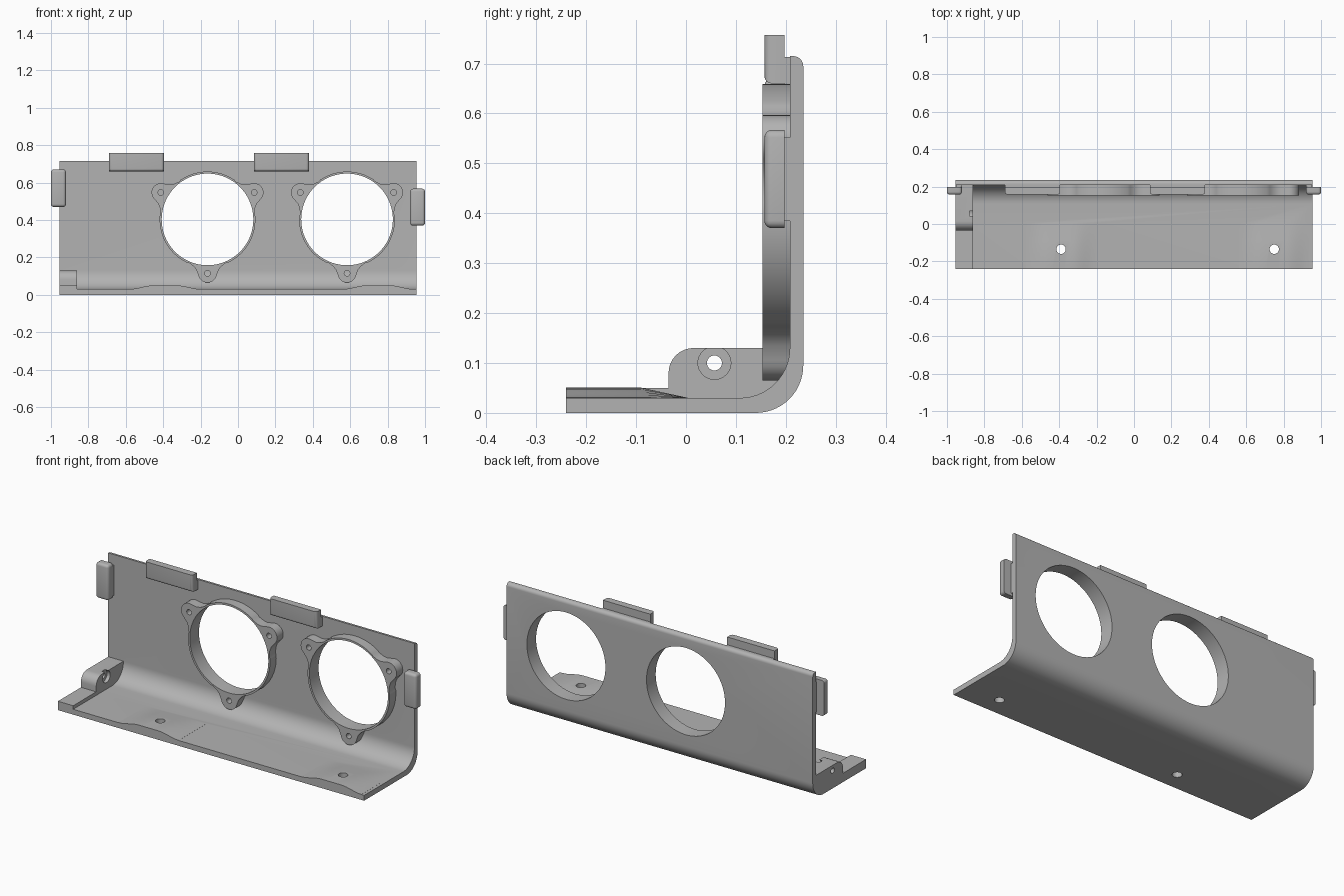
import bpy, bmesh
from math import sin, cos, pi, radians
from mathutils import Vector, Matrix

cube = bpy.data.objects.get("Cube")
if cube:
    bpy.data.objects.remove(cube, do_unlink=True)

grey = bpy.data.materials.new("light grey")
grey.use_nodes = True
grey.diffuse_color = (0.45, 0.45, 0.45, 1)
grey.node_tree.nodes["Principled BSDF"].inputs["Base Color"].default_value = grey.diffuse_color


def finish(name, bm):
    bmesh.ops.recalc_face_normals(bm, faces=bm.faces)
    mesh = bpy.data.meshes.new(name)
    bm.to_mesh(mesh)
    bm.free()
    mesh.materials.append(grey)
    ob = bpy.data.objects.new(name, mesh)
    bpy.context.collection.objects.link(ob)
    return ob


def loft(name, sections):
    """Skin a closed solid through equal-sized rings of points."""
    bm = bmesh.new()
    rings = [[bm.verts.new(p) for p in s] for s in sections]
    for a, b in zip(rings, rings[1:]):
        for i in range(len(a)):
            bm.faces.new((a[i - 1], a[i], b[i], b[i - 1]))
    bm.faces.new(rings[0])
    bm.faces.new(rings[-1])
    return finish(name, bm)


def prism(name, outline, axis, lo, hi):
    """Extrude a 2D outline along the x, y or z axis."""
    def place(t, u, v):
        return {"x": (t, u, v), "y": (u, t, v), "z": (u, v, t)}[axis]
    return loft(name, [[place(t, u, v) for u, v in outline] for t in (lo, hi)])


def box(name, x, y, z):
    return prism(name, [(x[0], z[0]), (x[1], z[0]), (x[1], z[1]), (x[0], z[1])], "y", *y)


def arc(cu, cv, r, start, end, steps):
    angles = [radians(start + (end - start) * i / steps) for i in range(steps + 1)]
    return [(cu + r * cos(a), cv + r * sin(a)) for a in angles]


def circle(cu, cv, r, steps=32):
    return arc(cu, cv, r, 0, 360, steps)[:-1]


def combine(target, other, operation):
    """Apply a boolean and discard the second solid."""
    other.hide_render = True
    mod = target.modifiers.new("join", "BOOLEAN")
    mod.operation, mod.object, mod.solver = operation, other, "EXACT"
    bpy.context.view_layer.objects.active = target
    bpy.ops.object.modifier_apply(modifier=mod.name)
    bpy.data.objects.remove(other, do_unlink=True)


def drill(target, u, v, r, axis, lo, hi, steps=32):
    combine(target, prism("cutter", circle(u, v, r, steps), axis, lo, hi), "DIFFERENCE")


END, FRONT, FACE, FLOOR = 0.955, -0.24, 0.208, 0.03

# Bent plate: floor, rounded corner and upright panel
profile = [(FRONT, 0)] + arc(0.14, 0.095, 0.095, -90, 0, 14)
profile += arc(0.215, 0.695, 0.02, 0, 90, 6) + [(FACE, 0.715)]
profile += arc(0.108, 0.13, 0.1, 0, -90, 14) + [(FRONT, FLOOR)]
plate = prism("bent_plate", profile, "x", -END, END)

# End pad and pivot block on the floor
pad = box("pad", (-END, -0.86), (FRONT, 0), (0.01, 0.05))
combine(plate, pad, "UNION")
side = [(-0.035, 0.01), (0.14, 0.02), (0.215, 0.08), (0.215, 0.13)]
side += arc(0.015, 0.08, 0.05, 90, 180, 8)
combine(plate, prism("block", side, "x", -END, -0.86), "UNION")
drill(plate, 0.057, 0.1, 0.015, "x", -1, -0.8)
drill(plate, 0.057, 0.1, 0.033, "x", -0.88, -0.8)

# Softly raised screw bosses along the front lip
for cx in (-0.39, 0.75):
    rows = []
    for i in range(-8, 9):
        t = min(1, (1 - abs(i) / 8) * 1.5)
        h = FLOOR + 0.0005 + 0.02 * t * t * (3 - 2 * t)
        rows.append([(cx + i * 0.0235, y, z) for y, z in
                     ((FRONT, 0.01), (FRONT, h), (-0.09, h), (0.005, FLOOR), (0.005, 0.01))])
    combine(plate, loft("boss", rows), "UNION")
    drill(plate, cx, -0.135, 0.025, "z", -0.1, 0.2)

# Round openings with three-eared mounting rings
EAR = [(-0.1, 0.232), (-0.075, 0.25), (-0.06, 0.268)]
CAP = arc(0, 0.288, 0.05, 170, 10, 10)
RING_Z, BORE, RIM, REACH = 0.403, 0.245, 0.256, 0.288
for side_name, cx in (("right", -0.163), ("left", 0.583)):
    outline = []
    for angle in (270, 150, 30):
        a = radians(angle)
        ear = EAR + CAP + [(-u, v) for u, v in reversed(EAR)]
        outline += [(cx + v * cos(a) + u * -sin(a) * -1, RING_Z + v * sin(a) - u * cos(a))
                    for u, v in ear]
        outline += arc(cx, RING_Z, RIM, angle - 26, angle - 94, 16)
    ring = prism(side_name + "_mounting_ring", outline, "y", 0.153, 0.22)
    for angle in (270, 150, 30):
        a = radians(angle)
        drill(ring, cx + REACH * cos(a), RING_Z + REACH * sin(a), 0.015, "y", 0.1, FACE, 20)
    for part in (ring, plate):
        drill(part, cx, RING_Z, BORE, "y", 0.1, 0.3, 72)


# Edge clips: rounded front, short web behind joining the panel
def clip(name, x, z, web_x, web_z, square_top):
    ob = box(name, x, (0.157, 0.197), z)
    bm = bmesh.new()
    bm.from_mesh(ob.data)
    edges = [e for e in bm.edges if all(v.co.y < 0.16 for v in e.verts)
             and not (square_top and all(v.co.z > z[1] - 0.001 for v in e.verts))]
    if not square_top:
        edges += [e for e in bm.edges if abs(e.verts[0].co.y - e.verts[1].co.y) > 0.01]
    bmesh.ops.bevel(bm, geom=edges, offset=0.015, segments=4, profile=0.5, affect="EDGES")
    bm.to_mesh(ob.data)
    bm.free()
    combine(ob, box("web", web_x, (0.19, 0.212), web_z), "UNION")


for name, x in (("top_right_clip", (-0.69, -0.395)), ("top_left_clip", (0.085, 0.38))):
    clip(name, x, (0.66, 0.757), x, (0.66, 0.713), True)
clip("right_side_clip", (-1, -0.92), (0.47, 0.67), (-0.953, -0.92), (0.485, 0.655), False)
clip("left_side_clip", (0.92, 1), (0.37, 0.567), (0.92, 0.953), (0.385, 0.552), False)

# Smooth curved surfaces, keep the hard edges
for ob in bpy.context.scene.objects:
    if ob.type == "MESH":
        bpy.ops.object.select_all(action="DESELECT")
        ob.select_set(True)
        bpy.context.view_layer.objects.active = ob
        bpy.ops.object.shade_smooth_by_angle(angle=radians(30))
